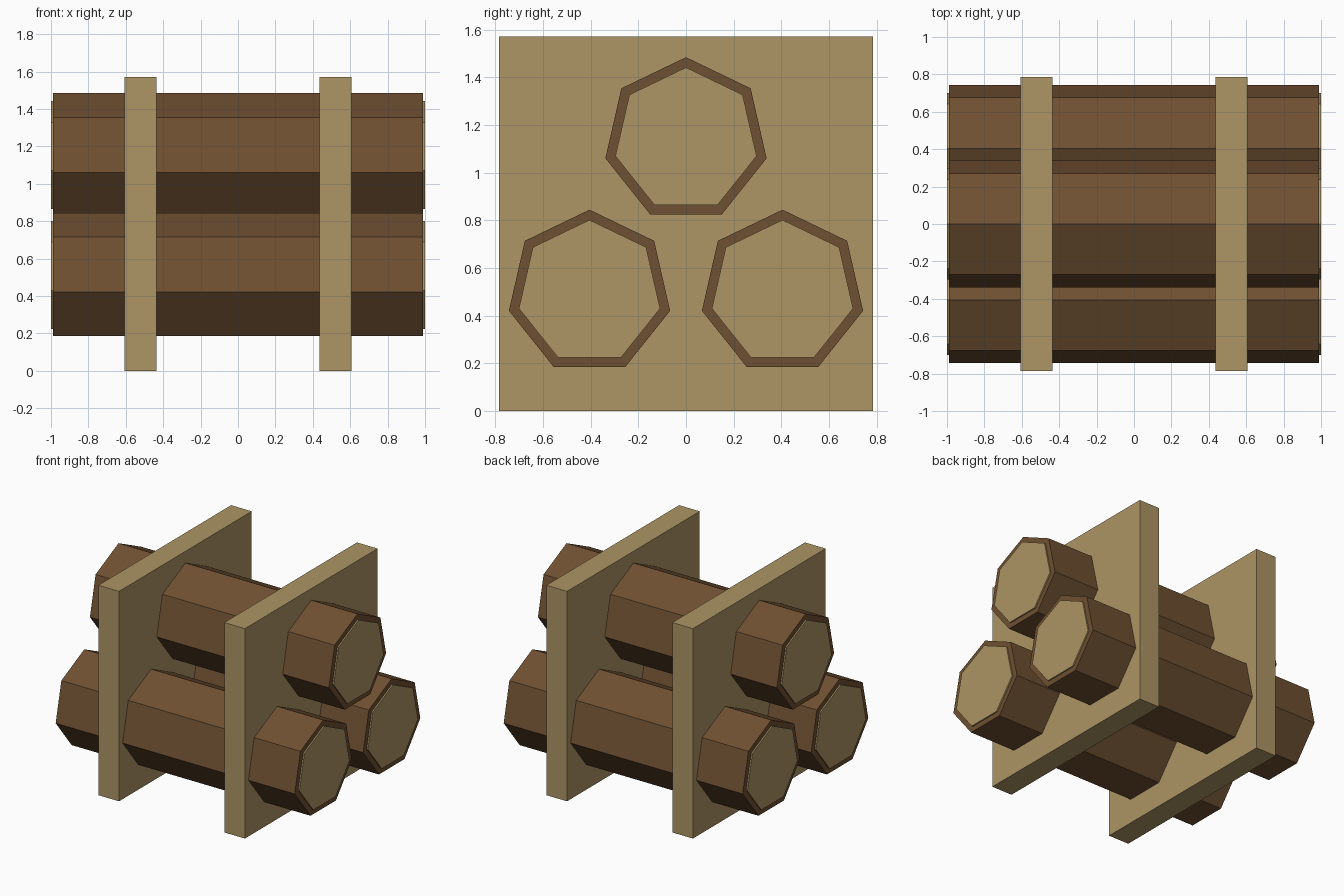
import bpy
import bmesh
from math import sin, cos, pi

default = bpy.data.objects.get("Cube")
if default:
    bpy.data.objects.remove(default, do_unlink=True)


def make_material(name, rgb):
    linear = [((c / 255 + 0.055) / 1.055) ** 2.4 for c in rgb] + [1.0]
    mat = bpy.data.materials.new(name)
    mat.use_nodes = True
    mat.diffuse_color = linear
    mat.node_tree.nodes["Principled BSDF"].inputs["Base Color"].default_value = linear
    return mat


bark = make_material("bark brown", (111, 80, 50))
cut_wood = make_material("cut wood tan", (173, 149, 101))


def prism(name, outline, x_start, x_end, mat):
    """Extrude a closed (y, z) outline along x."""
    bm = bmesh.new()
    face = bm.faces.new([bm.verts.new((x_start, y, z)) for y, z in outline])
    grown = bmesh.ops.extrude_face_region(bm, geom=[face], use_keep_orig=True)
    moved = [v for v in grown["geom"] if isinstance(v, bmesh.types.BMVert)]
    bmesh.ops.translate(bm, verts=moved, vec=(x_end - x_start, 0, 0))
    bmesh.ops.recalc_face_normals(bm, faces=bm.faces)
    mesh = bpy.data.meshes.new(name)
    bm.to_mesh(mesh)
    bm.free()
    mesh.materials.append(mat)
    obj = bpy.data.objects.new(name, mesh)
    bpy.context.collection.objects.link(obj)
    return obj


def heptagon(y, z, radius):
    """Seven-sided outline with one corner pointing up."""
    return [(y + radius * sin(2 * pi * i / 7), z + radius * cos(2 * pi * i / 7))
            for i in range(7)]


# Logs with pale cut faces standing slightly proud of both ends
LOG_END, CAP_END = 0.99, 1.0
for label, y, z in (("top", 0, 1.138), ("front", -0.405, 0.498), ("back", 0.405, 0.498)):
    prism(f"{label}_log", heptagon(y, z, 0.347), -LOG_END, LOG_END, bark)
    for side, sign in (("left", 1), ("right", -1)):
        prism(f"{label}_log_{side}_cut_face", heptagon(y, z, 0.304),
              sign * (LOG_END - 0.01), sign * CAP_END, cut_wood)

# Upright square boards holding the logs together
HALF, HEIGHT = 0.785, 1.572
square = [(-HALF, 0), (HALF, 0), (HALF, HEIGHT), (-HALF, HEIGHT)]
for side, sign in (("left", 1), ("right", -1)):
    prism(f"{side}_board", square, sign * 0.436, sign * 0.607, cut_wood)
